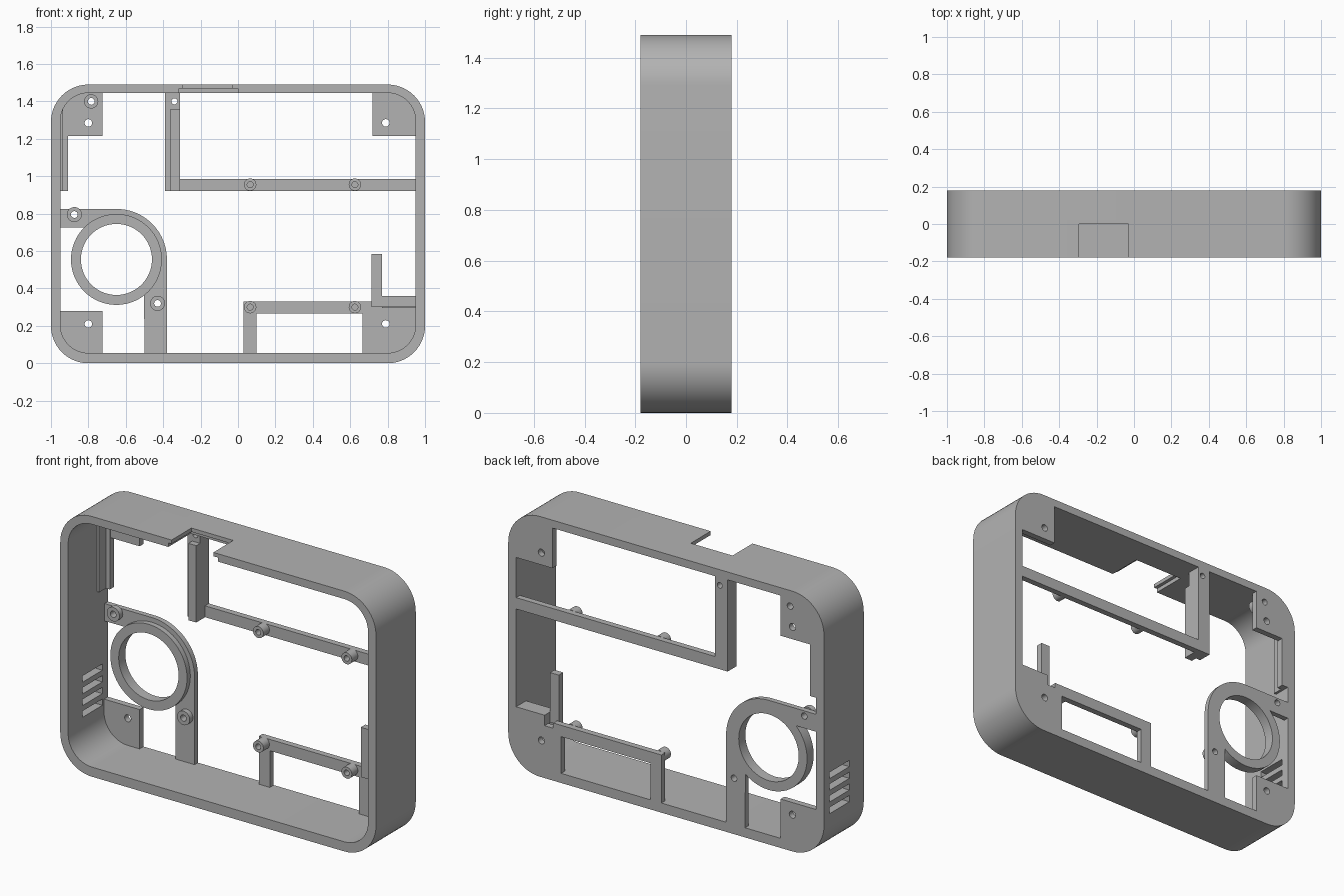
import bpy, bmesh
from math import sin, cos, pi, radians

cube = bpy.data.objects.get("Cube")
if cube:
    bpy.data.objects.remove(cube, do_unlink=True)

grey = bpy.data.materials.new("matte grey")
grey.use_nodes = True
colour = (0.45, 0.45, 0.45, 1)
grey.diffuse_color = colour
grey.node_tree.nodes["Principled BSDF"].inputs["Base Color"].default_value = colour

BACK = 0.18      # rear plane
PLATE = 0.145    # front of the thin rear plates
WALL = 0.96      # parts reach slightly into the side walls


def arc(x, z, r, a0, a1, n=16):
    """Points of an arc in the xz plane, angles in degrees."""
    steps = [radians(a0 + (a1 - a0) * i / n) for i in range(n + 1)]
    return [(x + r * cos(a), z + r * sin(a)) for a in steps]


def circle(x, z, r, n=32):
    return arc(x, z, r, 0, 360, n)[:-1]


def rect(x0, x1, z0, z1, r=0, corners=(0, 1, 2, 3)):
    """Rectangle; the listed corners are rounded (0 = top right, then anticlockwise)."""
    points = []
    for i, (x, z, sx, sz) in enumerate([(x1, z1, -1, -1), (x0, z1, 1, -1),
                                        (x0, z0, 1, 1), (x1, z0, -1, 1)]):
        if r and i in corners:
            points += arc(x + sx * r, z + sz * r, r, 90 * i, 90 * i + 90, 14)
        else:
            points.append((x, z))
    return points


def solid(name, loops, y0, y1=BACK):
    """Extrude an outline, with optional hole loops, from y0 to y1."""
    bm = bmesh.new()
    edges = []
    for loop in loops:
        verts = [bm.verts.new((x, y0, z)) for x, z in loop]
        edges += [bm.edges.new((v, verts[i - 1])) for i, v in enumerate(verts)]
    bmesh.ops.triangle_fill(bm, use_beauty=True, edges=edges)
    ext = bmesh.ops.extrude_face_region(bm, geom=bm.faces[:], use_keep_orig=True)
    moved = [g for g in ext["geom"] if isinstance(g, bmesh.types.BMVert)]
    bmesh.ops.translate(bm, verts=moved, vec=(0, y1 - y0, 0))
    bmesh.ops.recalc_face_normals(bm, faces=bm.faces[:])
    mesh = bpy.data.meshes.new(name)
    bm.to_mesh(mesh)
    bm.free()
    mesh.materials.append(grey)
    obj = bpy.data.objects.new(name, mesh)
    bpy.context.collection.objects.link(obj)
    return obj


def activate(obj):
    bpy.ops.object.select_all(action='DESELECT')
    obj.select_set(True)
    bpy.context.view_layer.objects.active = obj


def cut(target, cutter):
    mod = target.modifiers.new("cut", 'BOOLEAN')
    mod.operation, mod.solver, mod.object = 'DIFFERENCE', 'EXACT', cutter
    activate(target)
    bpy.ops.object.modifier_apply(modifier=mod.name)
    bpy.data.objects.remove(cutter, do_unlink=True)


parts = []


def part(*args):
    parts.append(solid(*args))
    return parts[-1]


# Outer frame with stepped top notch and side vents
frame = part("frame", [rect(-1, 1, 0, 1.49, 0.2), rect(-0.95, 0.95, 0.055, 1.445, 0.15)], -BACK)
cut(frame, solid("notch_cutter", [rect(-0.295, -0.03, 1.4, 1.6)], -0.3, 0))
cut(frame, solid("notch_step_cutter", [rect(-0.315, 0, 1.4, 1.468)], -0.3, 0.02))
for i in range(4):
    z = 0.25 + 0.067 * i
    cut(frame, solid("vent_cutter", [rect(-1.1, -0.9, z, z + 0.036)], -0.05, 0.13))

# Corner screw tabs
top, low = 1.455, 0.045
boss_hole = circle(-0.785, 1.4, 0.018)
part("top_right_tab", [rect(-WALL, -0.725, 1.215, top, 0.16, [1]),
                       circle(-0.8, 1.285, 0.02), boss_hole], PLATE)
part("top_left_tab", [rect(0.72, WALL, 1.215, top, 0.16, [0]), circle(0.79, 1.285, 0.02)], PLATE)
part("bottom_right_tab", [rect(-WALL, -0.725, low, 0.28, 0.16, [2]), circle(-0.8, 0.21, 0.02)], PLATE)
part("bottom_left_tab", [rect(0.665, WALL, low, 0.3, 0.16, [3]), circle(0.79, 0.21, 0.02)], PLATE)
part("top_right_boss", [circle(-0.785, 1.4, 0.038), boss_hole], 0.09, PLATE)

# Upper crossbar and hanging post
part("upper_bar", [rect(-0.33, WALL, 0.92, 0.985)], PLATE)
part("post_plate", [rect(-0.39, -0.31, 0.92, top), circle(-0.34, 1.4, 0.016)], 0.1)
part("post_rib", [rect(-0.36, -0.31, 0.92, 1.36)], 0.065, 0.1)

# Lower bracket
part("lower_bar", [rect(0.03, 0.715, 0.265, 0.33)], PLATE)
part("lower_leg", [rect(0.03, 0.1, low, 0.28)], PLATE)

# Board standoffs
for x in (0.065, 0.625):
    for z in (0.3, 0.955):
        part("standoff", [circle(x, z, 0.033), circle(x, z, 0.016)], 0.09, PLATE)

# L-shaped stop beside the left wall
part("stop", [[(0.715, 0.3), (WALL, 0.3), (WALL, 0.36), (0.77, 0.36), (0.77, 0.585), (0.715, 0.585)]],
     0.09, 0.13)
part("stop_base", [rect(0.77, WALL, 0.295, 0.36)], 0.13)

# Stepped rail on the right wall
part("rail", [rect(-WALL, -0.91, 0.92, 1.4)], 0.14)
part("rail_step", [rect(-WALL, -0.935, 0.92, 1.4)], 0.08, 0.14)

# Round mount: ring, arm plate and two bosses
cx, cz = -0.65, 0.555
part("mount_ring", [circle(cx, cz, 0.243, 64), circle(cx, cz, 0.19, 64)], 0.12)
outline = [(-WALL, 0.725), (-WALL, 0.825)] + arc(cx, cz, 0.27, 90, 0, 24)
outline += [(-0.38, low), (-0.5, low)] + arc(cx, cz, 0.23, -50, 132, 32)
bosses = [(-0.875, 0.795), (-0.43, 0.32)]
part("mount_plate", [outline] + [circle(x, z, 0.018) for x, z in bosses], 0.15)
for x, z in bosses:
    part("mount_boss", [circle(x, z, 0.04), circle(x, z, 0.018)], 0.12, 0.15)

for obj in parts:
    activate(obj)
    bpy.ops.object.shade_smooth_by_angle(angle=radians(30))
